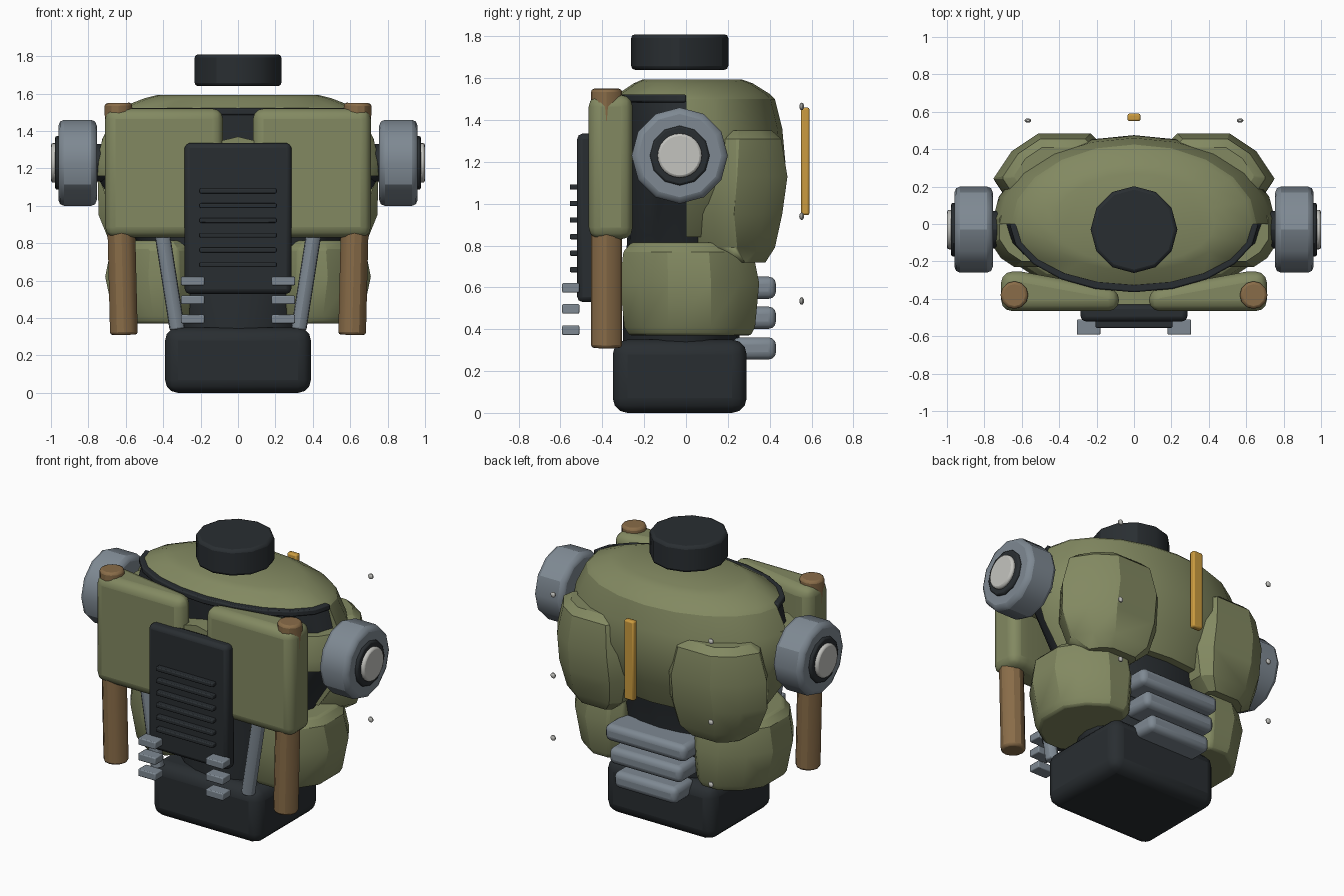
import bpy, bmesh
from math import sin, cos, pi, radians
from mathutils import Vector, Matrix

if "Cube" in bpy.data.objects:
    bpy.data.objects.remove(bpy.data.objects["Cube"])


def material(name, rgb):
    m = bpy.data.materials.new(name)
    m.use_nodes = True
    m.diffuse_color = (*rgb, 1)
    m.node_tree.nodes["Principled BSDF"].inputs["Base Color"].default_value = (*rgb, 1)
    return m


OLIVE = material("olive_paint", (0.225, 0.25, 0.12))
DARK = material("dark_metal", (0.022, 0.027, 0.031))
STEEL = material("blue_steel", (0.21, 0.25, 0.29))
BROWN = material("brown_pipe", (0.25, 0.15, 0.065))
YELLOW = material("yellow_paint", (0.6, 0.33, 0.05))
PALE = material("pale_metal", (0.55, 0.55, 0.52))


def finish(name, bm, mat, bevel=0.0, segments=2):
    bmesh.ops.recalc_face_normals(bm, faces=bm.faces)
    mesh = bpy.data.meshes.new(name)
    bm.to_mesh(mesh)
    bm.free()
    mesh.materials.append(mat)
    obj = bpy.data.objects.new(name, mesh)
    bpy.context.collection.objects.link(obj)
    if bevel:
        mod = obj.modifiers.new("bevel", "BEVEL")
        mod.width, mod.segments, mod.angle_limit = bevel, segments, radians(35)
    bpy.ops.object.select_all(action="DESELECT")
    obj.select_set(True)
    bpy.context.view_layer.objects.active = obj
    bpy.ops.object.shade_smooth_by_angle(angle=radians(30))
    return obj


def mirror(obj):
    """Copy a left part to the right side."""
    twin = obj.copy()
    twin.data = obj.data.copy()
    twin.data.transform(Matrix.Scale(-1, 4, (1, 0, 0)))
    twin.data.flip_normals()
    twin.name = obj.name.replace("left", "right")
    bpy.context.collection.objects.link(twin)


def box(name, x, y, z, mat, bevel=0.0, segments=2):
    bm = bmesh.new()
    bmesh.ops.create_cube(bm, size=1)
    for v in bm.verts:
        v.co = [lo + (c + 0.5) * (hi - lo) for c, (lo, hi) in zip(v.co, (x, y, z))]
    return finish(name, bm, mat, bevel, segments)


def rod(name, a, b, radius, mat, sides=12, bevel=0.0):
    a, b = Vector(a), Vector(b)
    bm = bmesh.new()
    turn = (b - a).to_track_quat("Z", "Y").to_matrix().to_4x4()
    bmesh.ops.create_cone(bm, cap_ends=True, segments=sides, radius1=radius, radius2=radius,
                          depth=(b - a).length, matrix=Matrix.Translation((a + b) / 2) @ turn)
    return finish(name, bm, mat, bevel)


def loft(name, rings, mat, bevel=0.0, segments=2):
    """Skin a stack of equal rings and close both ends."""
    bm = bmesh.new()
    rows = [[bm.verts.new(p) for p in ring] for ring in rings]
    n = len(rows[0])
    for low, high in zip(rows, rows[1:]):
        for i in range(n):
            j = (i + 1) % n
            bm.faces.new((low[i], low[j], high[j], high[i]))
    bm.faces.new(rows[0])
    bm.faces.new(rows[-1])
    return finish(name, bm, mat, bevel, segments)


def oval(z, rx, front, back, start=0, end=2 * pi, n=20):
    """Oval ring around the body axis with its own front and back depth."""
    closed = end - start > 6
    steps = n if closed else n // 2
    angles = [start + (end - start) * i / steps for i in range(steps + (not closed))]
    return [(rx * cos(a), (back if sin(a) > 0 else front) * sin(a), z) for a in angles]


def facet(z, x0, x1, y0, y1, cut):
    """Rectangular ring with broad faceted corners outside, small ones inside."""
    mid, small = cut * 0.4, cut * 0.3
    return [(x, y, z) for x, y in (
        (x0 + small, y0), (x1 - cut, y0), (x1 - mid, y0 + mid), (x1, y0 + cut),
        (x1, y1 - cut), (x1 - mid, y1 - mid), (x1 - cut, y1),
        (x0 + small, y1), (x0, y1 - small), (x0, y0 + small))]


# Central body
loft("body_core", [oval(0.28, 0.34, 0.3, 0.25), oval(0.55, 0.42, 0.3, 0.27),
                   oval(0.85, 0.56, 0.28, 0.3), oval(1.14, 0.745, 0.31, 0.38),
                   oval(1.5, 0.645, 0.34, 0.36)], DARK)
box("pelvis", (-0.39, 0.39), (-0.35, 0.29), (0, 0.35), DARK, 0.07, 3)
rod("neck_ring", (0, -0.03, 1.64), (0, -0.03, 1.81), 0.232, DARK, 12, 0.018)

# Upper armour with its dark front collar
loft("top_shell", [oval(1.5, 0.655, 0.335, 0.425), oval(1.525, 0.63, 0.325, 0.4),
                   oval(1.575, 0.5, 0.25, 0.32), oval(1.593, 0.43, 0.21, 0.27)], OLIVE)
loft("back_shell", [oval(z, rx, 0, back, 0, pi) for z, rx, back in
                    ((0.84, 0.58, 0.35), (1.0, 0.69, 0.42), (1.2, 0.76, 0.475),
                     (1.36, 0.725, 0.46), (1.5, 0.655, 0.425))], OLIVE)
loft("collar", [oval(z, 0.665, 0.365, 0, pi, 2 * pi) for z in (1.485, 1.522)], DARK, 0.008)
mirror(loft("left_shoulder_pad", [facet(*r, 0.12) for r in (
    (1.16, 0.4, 0.75, -0.23, 0.15), (1.23, 0.4, 0.76, -0.23, 0.15),
    (1.37, 0.4, 0.72, -0.2, 0.15))], OLIVE))

# Rear shoulder blades and hip guards
mirror(loft("left_back_plate", [facet(*r) for r in (
    (0.72, 0.28, 0.58, 0.18, 0.38, 0.1), (0.79, 0.2, 0.68, 0.05, 0.425, 0.18),
    (0.95, 0.16, 0.745, 0, 0.46, 0.23), (1.13, 0.16, 0.75, 0, 0.485, 0.24),
    (1.31, 0.2, 0.7, 0.04, 0.455, 0.2), (1.35, 0.26, 0.64, 0.1, 0.41, 0.15))], OLIVE, 0.012))
mirror(loft("left_hip_guard", [facet(*r) for r in (
    (0.37, 0.28, 0.64, -0.27, 0.31, 0.19), (0.41, 0.26, 0.665, -0.295, 0.33, 0.21),
    (0.62, 0.25, 0.71, -0.315, 0.35, 0.23), (0.77, 0.26, 0.68, -0.3, 0.32, 0.21),
    (0.815, 0.3, 0.635, -0.26, 0.27, 0.17))], OLIVE, 0.012))

# Chest plates, thinner toward the middle
plan = ((0.08, -0.35), (0.3, -0.31), (0.6, -0.255), (0.71, -0.255), (0.71, -0.465), (0.08, -0.465))
mirror(loft("left_chest_plate", [[(x, y, z) for x, y in plan] for z in (0.83, 1.52)],
            OLIVE, 0.056, 3))
loft("chest_centre_plate", [[(x, y, z) for x, z in
                             ((-0.25, 0.85), (0.25, 0.85), (0.25, 1.31), (0, 1.37), (-0.25, 1.31))]
                            for y in (-0.43, -0.28)], OLIVE)

# Front grille
box("grille_panel", (-0.285, 0.285), (-0.52, -0.43), (0.53, 1.335), DARK, 0.025)
for i in range(6):
    z = 0.685 + 0.079 * i
    box(f"grille_slat_{i + 1}", (-0.205, 0.205), (-0.555, -0.5), (z - 0.013, z + 0.013), DARK, 0.006)

# Side pipes, struts and small front tabs
mirror(rod("left_side_pipe", (0.61, -0.38, 0.31), (0.64, -0.38, 1.55), 0.074, BROWN, 12, 0.015))
mirror(rod("left_strut", (0.405, -0.36, 0.85), (0.325, -0.36, 0.34), 0.041, STEEL, 12, 0.008))
for i, z in enumerate((0.395, 0.497, 0.598)):
    mirror(box(f"left_front_tab_{i + 1}", (0.18, 0.305), (-0.592, -0.51),
               (z - 0.023, z + 0.023), STEEL, 0.006))

# Shoulder joints
for name, x0, x1, radius, mat, bevel in (
        ("axle", 0.6, 0.77, 0.1, DARK, 0.01), ("drum", 0.755, 0.96, 0.23, STEEL, 0.03),
        ("ring", 0.9, 0.978, 0.143, DARK, 0.01), ("hub", 0.9, 1.0, 0.106, PALE, 0.012)):
    sides = 24 if name == "hub" else 12
    mirror(rod(f"left_shoulder_{name}", (x0, -0.03, 1.23), (x1, -0.03, 1.23),
               radius, mat, sides, bevel))

# Rear exhaust bars, marker rod and studs
for i, (z, half) in enumerate(((0.308, 0.225), (0.455, 0.26), (0.598, 0.29))):
    box(f"exhaust_bar_{i + 1}", (-half, half), (0.22, 0.43), (z - 0.053, z + 0.053), STEEL, 0.035, 3)
box("rear_marker_rod", (-0.035, 0.035), (0.55, 0.59), (0.945, 1.46), YELLOW, 0.01)
for i, z in enumerate((0.535, 0.94, 1.465)):
    bm = bmesh.new()
    bmesh.ops.create_uvsphere(bm, u_segments=10, v_segments=6, radius=0.018)
    bmesh.ops.scale(bm, vec=(1, 0.65, 1), verts=bm.verts)
    bmesh.ops.translate(bm, vec=(0.567, 0.553, z), verts=bm.verts)
    mirror(finish(f"left_rear_stud_{i + 1}", bm, PALE))
